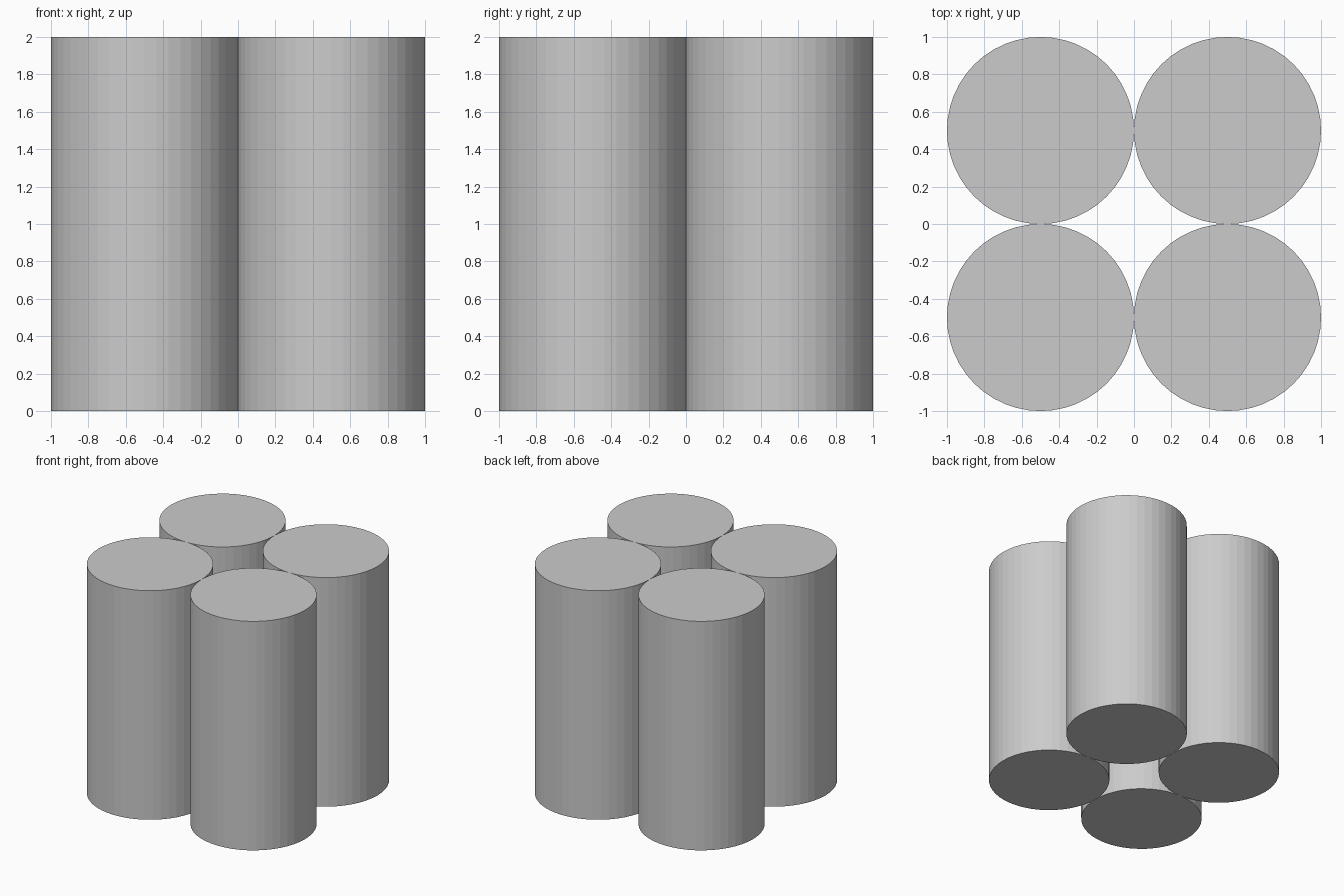
import bpy

if "Cube" in bpy.data.objects:
    bpy.data.objects.remove(bpy.data.objects["Cube"])

RADIUS, HEIGHT, SIDES = 0.5, 2.0, 48


def add_column(name, x, y):
    bpy.ops.mesh.primitive_cylinder_add(
        vertices=SIDES, radius=RADIUS, depth=HEIGHT, location=(x, y, HEIGHT / 2))
    bpy.context.object.name = name


# Four touching flat-shaded columns in a two by two square
for side, x in (("left", -RADIUS), ("right", RADIUS)):
    for end, y in (("front", -RADIUS), ("back", RADIUS)):
        add_column(f"{end}_{side}_column", x, y)
